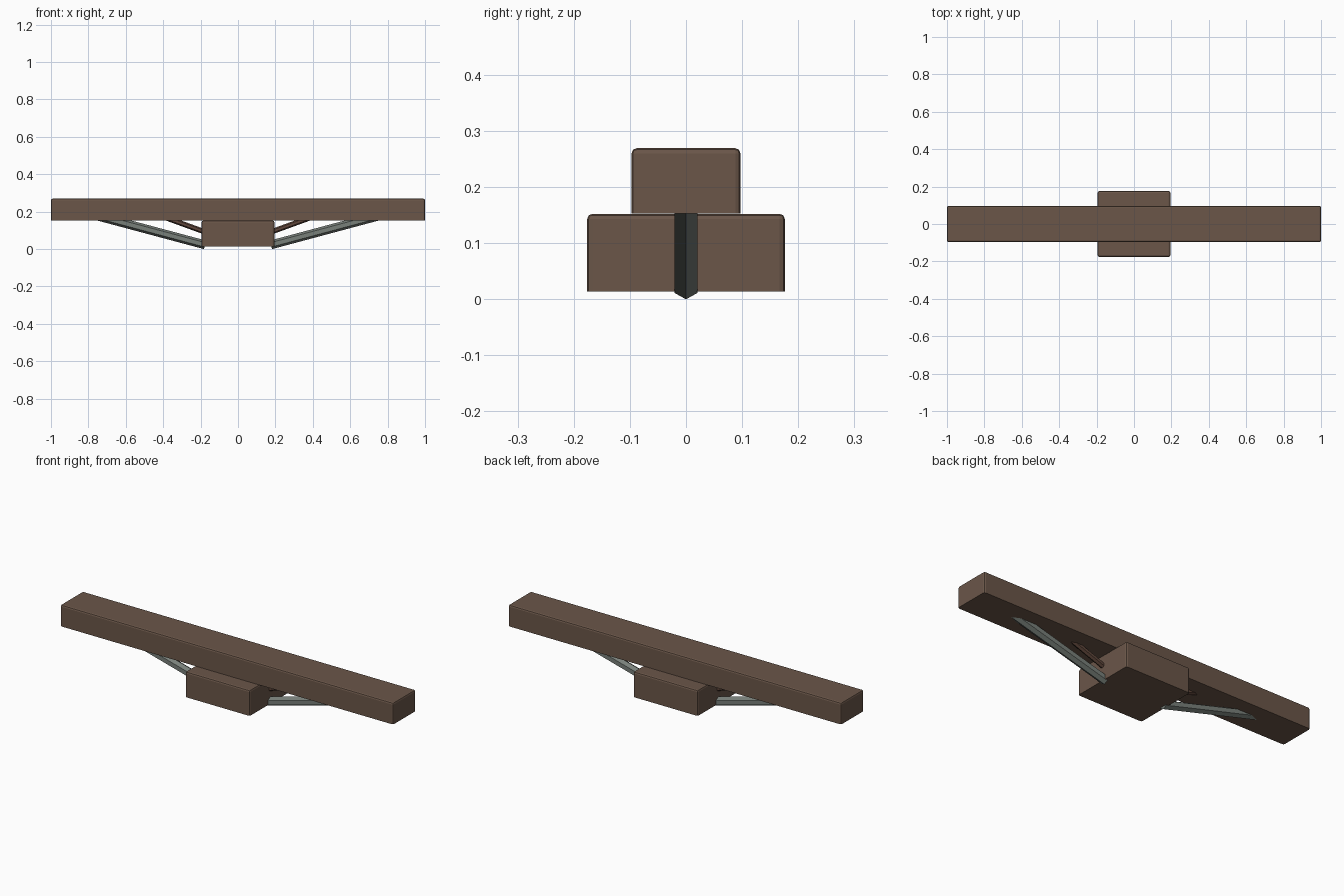
import bpy, bmesh, math
from mathutils import Vector, Matrix

if "Cube" in bpy.data.objects:
    bpy.data.objects.remove(bpy.data.objects["Cube"])


def material(name, rgb):
    m = bpy.data.materials.new(name)
    m.diffuse_color = (*rgb, 1)
    m.use_nodes = True
    m.node_tree.nodes["Principled BSDF"].inputs["Base Color"].default_value = m.diffuse_color
    return m


brown = material("brown wood", (0.145, 0.093, 0.066))
dark_brown = material("reddish brown", (0.115, 0.062, 0.043))
grey = material("grey metal", (0.19, 0.215, 0.195))


def add_object(name, bm, mat):
    mesh = bpy.data.meshes.new(name)
    bm.to_mesh(mesh)
    bm.free()
    mesh.materials.append(mat)
    obj = bpy.data.objects.new(name, mesh)
    bpy.context.collection.objects.link(obj)
    return obj


def timber(name, size, z_mid):
    """Box with rounded top and upright edges and a sharp flat underside."""
    bm = bmesh.new()
    bmesh.ops.create_cube(bm, size=1, matrix=Matrix.Translation((0, 0, z_mid))
                          @ Matrix.Diagonal((*size, 1)))
    edges = [e for e in bm.edges if any(v.co.z > z_mid for v in e.verts)]
    bmesh.ops.bevel(bm, geom=edges, offset=0.009, segments=2, profile=0.5,
                    affect='EDGES')
    return add_object(name, bm, mat=brown)


def strut(name, start, end, radius, mat):
    """Hexagonal rod in the xz plane with a corner pointing down."""
    a, b = Vector(start), Vector(end)
    d = (b - a).normalized()
    side = Vector((0, 1, 0))
    up = side.cross(d)
    rot = Matrix((up, side, -d)).transposed().to_4x4()
    bm = bmesh.new()
    bmesh.ops.create_cone(bm, cap_ends=True, segments=6, radius1=radius,
                          radius2=radius, depth=(b - a).length)
    # turn so that a corner lies on the local x (up) axis
    v = bm.verts[:][0].co
    turn = Matrix.Rotation(-math.atan2(v.y, v.x), 4, 'Z')
    bm.transform(Matrix.Translation((a + b) / 2) @ rot @ turn)
    bmesh.ops.recalc_face_normals(bm, faces=bm.faces)
    return add_object(name, bm, mat)


# Long top beam and the block under its middle
timber("top_beam", (2.0, 0.194, 0.116), 0.211)
timber("support_block", (0.388, 0.352, 0.138), 0.083)

# Braces on both sides
for label, s in (("left", -1), ("right", 1)):
    strut(label + "_long_brace", (s * 0.176, 0, 0.0225), (s * 0.76, 0, 0.179),
          0.0235, grey)
    strut(label + "_short_brace", (s * 0.17, 0, 0.089), (s * 0.39, 0, 0.169),
          0.014, dark_brown)
